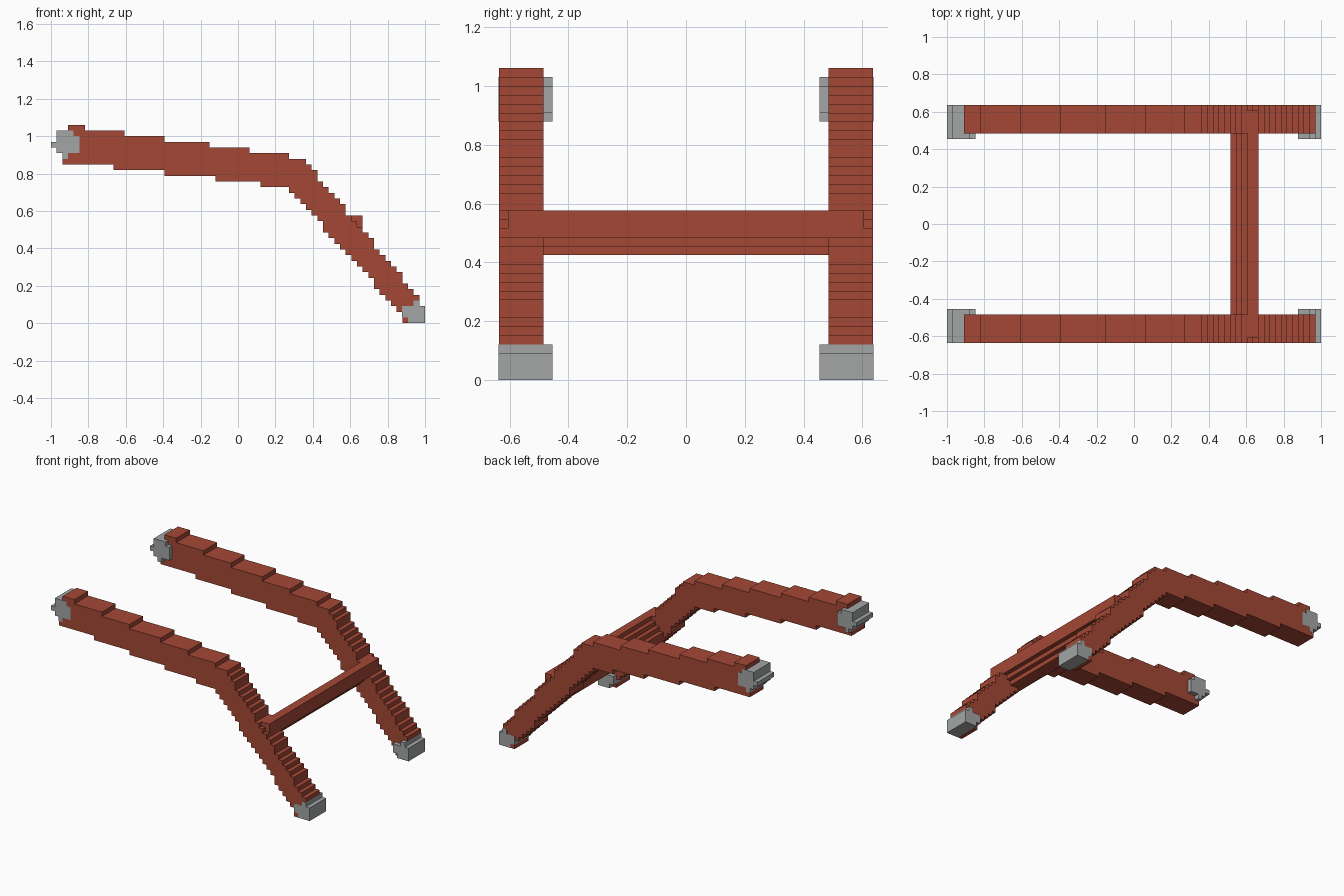
import bpy
import bmesh

U = 1 / 33  # one block

cube = bpy.data.objects.get("Cube")
if cube:
    bpy.data.objects.remove(cube, do_unlink=True)


def material(name, rgb):
    m = bpy.data.materials.new(name)
    m.use_nodes = True
    m.diffuse_color = (*rgb, 1)
    m.node_tree.nodes["Principled BSDF"].inputs["Base Color"].default_value = (*rgb, 1)
    return m


red = material("brick red", (0.37, 0.064, 0.036))
grey = material("steel grey", (0.36, 0.38, 0.37))


def extrude_profile(name, profile, y0, y1, mat, mirrored=True):
    """Extrude an x-z outline, given in blocks, from y0 to y1."""
    bm = bmesh.new()
    face = bm.faces.new([bm.verts.new((x * U, y0 * U, z * U)) for x, z in profile])
    ext = bmesh.ops.extrude_face_region(bm, geom=[face])
    moved = [v for v in ext["geom"] if isinstance(v, bmesh.types.BMVert)]
    bmesh.ops.translate(bm, verts=moved, vec=(0, (y1 - y0) * U, 0))
    bmesh.ops.recalc_face_normals(bm, faces=bm.faces[:])
    mesh = bpy.data.meshes.new(name)
    bm.to_mesh(mesh)
    bm.free()
    mesh.materials.append(mat)
    ob = bpy.data.objects.new(name, mesh)
    bpy.context.collection.objects.link(ob)
    if mirrored:
        mod = ob.modifiers.new("Mirror", "MIRROR")
        mod.use_axis = (False, True, False)
    return ob


def step(c, table):
    return next(z for end, z in table if c < end)


def arm_top(c):
    if c >= 12:
        return round(29 - 1.2 * (c - 11))
    return step(c, [(-30, 29), (-27, 35), (-20, 34), (-13, 33), (-5, 32),
                    (2, 31), (9, 30), (12, 29)])


def arm_bottom(c):
    if c >= 29:
        return 0 if c == 29 else 1
    if c >= 9:
        return round(23 - 1.1 * (c - 9))
    return step(c, [(-22, 28), (-13, 27), (-4, 26), (4, 25), (9, 24)])


def stairs(height, columns):
    """Stepped line through the columns, keeping only the corners."""
    pts = []
    for c in columns:
        z = height(c)
        if pts and pts[-1][1] == z:
            pts[-1] = (c + 1, z)
        else:
            pts += [(c, z), (c + 1, z)]
    return pts


# Bent, stepped side arms
columns = range(-31, 32)
outline = stairs(arm_bottom, columns) + stairs(arm_top, columns)[::-1]
extrude_profile("side_arms", outline, 16, 21, red)

# Rounded pivot caps at the raised ends
pivot = [(-33, 31), (-32, 31), (-32, 30), (-31, 30), (-31, 29), (-30, 29),
         (-30, 30), (-28, 30), (-28, 33), (-29, 33), (-29, 34), (-32, 34),
         (-32, 32), (-33, 32)]
extrude_profile("pivot_caps", pivot, 15, 21.03, grey)

# Feet at the lowered ends
foot = [(30, 0), (33, 0), (33, 3), (32.03, 3), (32.03, 4), (31, 4), (31, 3),
        (28.97, 3), (28.97, 1), (30, 1)]
extrude_profile("feet", foot, 15, 21.03, grey)

# Cross bar joining the arms
bar = [(17, 14), (20, 14), (20, 15), (21, 15), (21, 16), (22, 16), (22, 19),
       (20, 19), (20, 18), (19, 18), (19, 17), (18, 17), (18, 16), (17, 16)]
extrude_profile("cross_bar", bar, -20, 20, red, mirrored=False)
